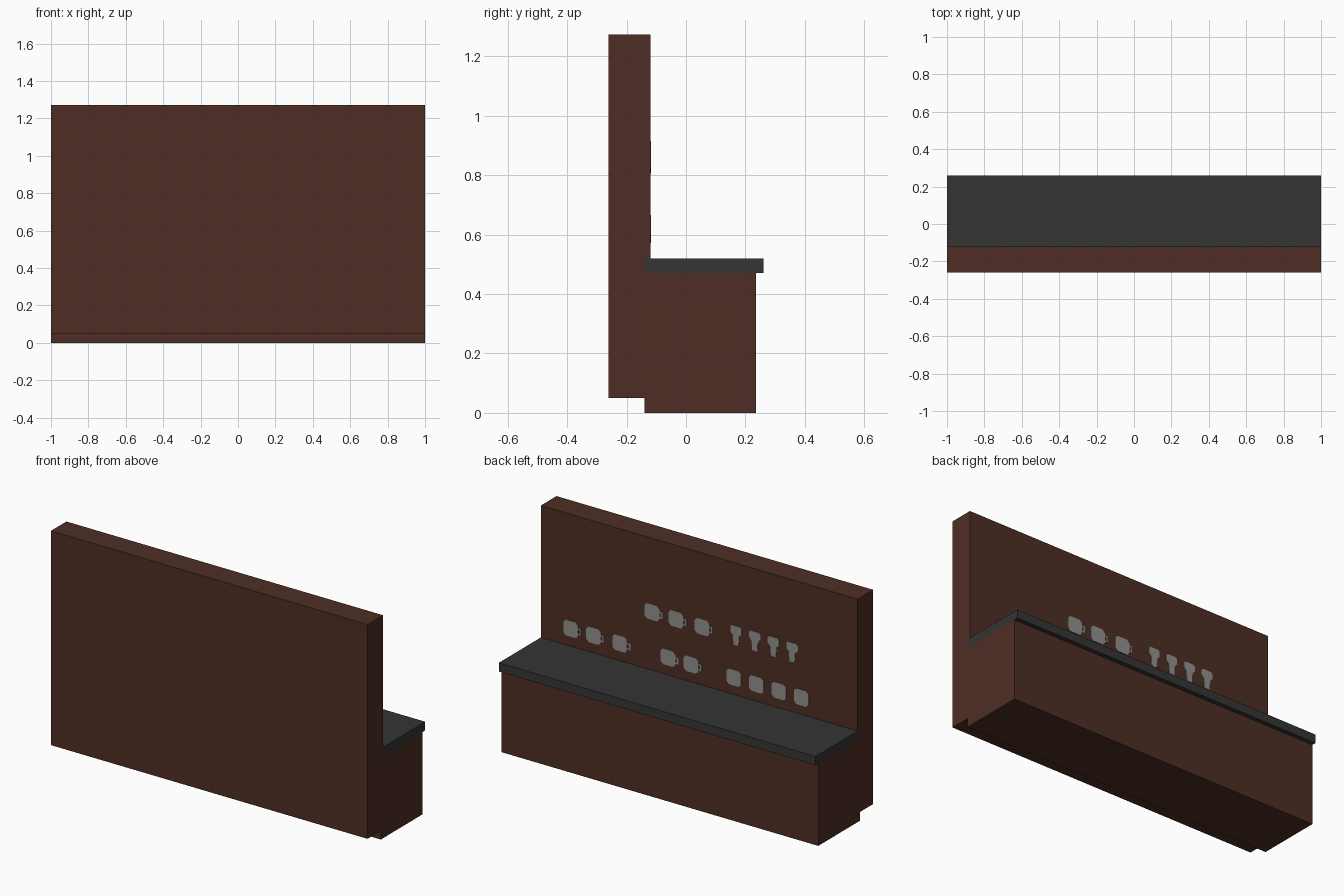
import bpy, bmesh, math

if "Cube" in bpy.data.objects:
    bpy.data.objects.remove(bpy.data.objects["Cube"])


def material(name, rgb):
    m = bpy.data.materials.new(name)
    m.diffuse_color = (*rgb, 1)
    m.use_nodes = True
    m.node_tree.nodes["Principled BSDF"].inputs["Base Color"].default_value = m.diffuse_color
    return m


WOOD = material("dark_brown_wood", (0.077, 0.027, 0.018))
TOP = material("charcoal_counter", (0.035, 0.035, 0.035))
GREY = material("grey_crockery", (0.28, 0.28, 0.265))


def finish(bm, name, mat):
    bmesh.ops.recalc_face_normals(bm, faces=bm.faces)
    me = bpy.data.meshes.new(name)
    bm.to_mesh(me)
    bm.free()
    me.materials.append(mat)
    ob = bpy.data.objects.new(name, me)
    bpy.context.collection.objects.link(ob)
    return ob


def extrude(bm, points, vec):
    face = bm.faces.new([bm.verts.new(p) for p in points])
    new = bmesh.ops.extrude_face_region(bm, geom=[face])["geom"]
    bmesh.ops.translate(bm, vec=vec, verts=[v for v in new if isinstance(v, bmesh.types.BMVert)])


def long_part(name, profile, mat):
    """Side profile (y, z) run along the full length."""
    bm = bmesh.new()
    extrude(bm, [(-1, y, z) for y, z in profile], (2, 0, 0))
    return finish(bm, name, mat)


# back panel, stepped around the counter and the base
long_part("back_panel", [(-.26, .05), (-.14, .05), (-.14, .52), (-.12, .52),
                         (-.12, 1.273), (-.26, 1.273)], WOOD)
# cabinet base and counter top
long_part("cabinet_base", [(-.14, 0), (.235, 0), (.235, .47), (-.14, .47)], WOOD)
long_part("counter_top", [(-.14, .47), (.26, .47), (.26, .52), (-.14, .52)], TOP)

WALL, THICK = -.12, .003


def plate(name, x, z, shapes):
    """Thin crockery picture on the panel; u runs toward -x as seen from behind."""
    bm = bmesh.new()
    for s in shapes:
        extrude(bm, [(x - u, WALL, z + v) for u, v in s], (0, THICK, 0))
    finish(bm, name, GREY)


def rounded(w, h, c):
    return [(-w + c, -h), (w - c, -h), (w, -h + c), (w, h - c),
            (w - c, h), (-w + c, h), (-w, h - c), (-w, -h + c)]


body = rounded(.047, .045, .016)
handle = [(.044, -.022), (.066, -.022), (.066, .016), (.044, .016),
          (.044, .007), (.057, .007), (.057, -.013), (.044, -.013)]
glass = [(-.016, -.055), (.016, -.055), (.02, .0), (.036, .016), (.036, .046),
         (.026, .055), (-.026, .055), (-.036, .046), (-.036, .016), (-.02, .0)]

# mugs, bowls and stemmed glasses
for i, (x, z) in enumerate([(.81, .62), (.665, .62), (.5, .62), (.196, .62), (.05, .62),
                            (.297, .853), (.145, .853), (-.02, .853)]):
    plate(f"mug_{i}", x, z, [body, handle])
for i in range(4):
    plate(f"bowl_{i}", -.22 - .142 * i, .617, [body])
    plate(f"stem_glass_{i}", -.234 - .118 * i, .86, [glass])
